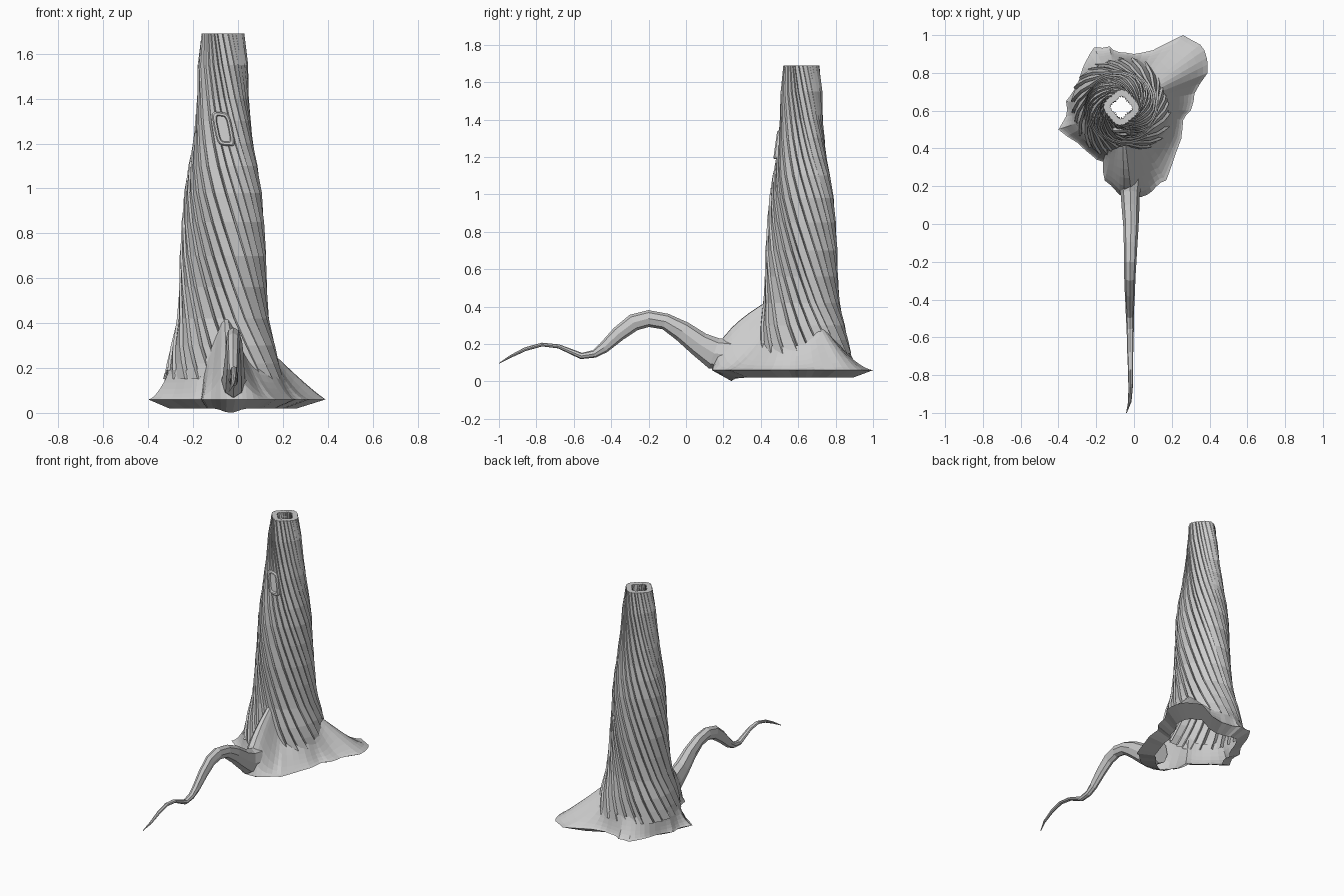
import bpy, bmesh, math, random
from mathutils import Vector

if "Cube" in bpy.data.objects:
    bpy.data.objects.remove(bpy.data.objects["Cube"])

random.seed(4)
CX, CY = -0.067, 0.617          # trunk axis
TWIST = -1.75                   # radians per unit of height


def lerp_table(table, v):
    for (a, p), (b, q) in zip(table, table[1:]):
        if v <= b:
            return p + (q - p) * max(0, (v - a) / (b - a))
    return table[-1][1]


def loft(name, rings, cap_start=False, cap_end=False):
    bm = bmesh.new()
    loops = [[bm.verts.new(p) for p in ring] for ring in rings]
    n = len(loops[0])
    for a, b in zip(loops, loops[1:]):
        for i in range(n):
            j = (i + 1) % n
            bm.faces.new((a[i], a[j], b[j], b[i]))
    if cap_start:
        bm.faces.new(loops[0][::-1])
    if cap_end:
        bm.faces.new(loops[-1])
    mesh = bpy.data.meshes.new(name)
    bm.to_mesh(mesh)
    bm.free()
    ob = bpy.data.objects.new(name, mesh)
    bpy.context.collection.objects.link(ob)
    return ob


# Twisted, fluted trunk with a thick rim and inner wall
RADII = [(0.1, 0.285), (0.17, 0.268), (0.3, 0.24), (0.42, 0.21), (0.56, 0.197),
         (0.75, 0.19), (0.98, 0.175), (1.1, 0.16), (1.2, 0.143), (1.4, 0.119),
         (1.55, 0.112), (1.69, 0.096)]
FLUTES = 26
flutes = []
edges = [(k + random.uniform(-0.25, 0.25)) / FLUTES for k in range(FLUTES)]
for k in range(FLUTES):
    a = edges[k]
    w = (edges[k + 1] if k < FLUTES - 1 else edges[0] + 1) - a
    flutes += [(a, 0.97), (a + 0.8 * w, 1.01), (a + 0.9 * w, random.uniform(0.90, 0.94))]


def trunk_ring(z, inset=0.0, flute=1.0):
    ring = []
    sq = 0.02 + 0.05 * max(0, (z - 1.0) / 0.69)
    for u, f in flutes:
        t = u * 2 * math.pi
        r = lerp_table(RADII, z) * (1 + (f - 1) * flute)
        r = r * (1 - sq + sq * math.cos(4 * t)) - inset
        ang = t + TWIST * (z - 1.69) - 0.09
        ring.append((CX + r * math.cos(ang), CY + r * math.sin(ang), z))
    return ring


heights = [0.15, 0.22, 0.3, 0.42, 0.56, 0.7, 0.85, 0.98, 1.1, 1.2, 1.3, 1.4, 1.55, 1.69]
rings = [trunk_ring(z) for z in heights]
rings += [trunk_ring(z, 0.036) for z in (1.69, 1.55, 1.4)]
loft("twisted_trunk", rings)

# Flared root skirt: outline seen from above, blended up into the trunk
OUTLINE = [(-.40, .50), (-.36, .57), (-.36, .65), (-.31, .72), (-.28, .80), (-.25, .87),
           (-.21, .935), (-.13, .94), (-.08, .91), (0, .90), (.1, .92), (.26, 1.0),
           (.35, .95), (.385, .88), (.39, .80), (.32, .69), (.30, .60), (.26, .55),
           (.25, .45), (.21, .34), (.17, .23), (.12, .20), (.07, .155), (0.02, .14),
           (-.05, .14), (-.10, .18), (-.155, .23), (-.165, .33), (-.22, .36), (-.3, .43)]
pts = []
for i, p in enumerate(OUTLINE):
    q = OUTLINE[(i + 1) % len(OUTLINE)]
    pts += [p, tuple((a + b) / 2 + random.uniform(-0.006, 0.006) for a, b in zip(p, q))]


def lobe(ang, centre, width):
    d = (ang - centre + math.pi) % (2 * math.pi) - math.pi
    return math.exp(-(d / width) ** 2)


STEPS = [0, 0.12, 0.28, 0.45, 0.62, 0.78, 0.9, 1]
skirt = [[] for _ in STEPS]
under = []
for x, y in pts:
    ang, R = math.atan2(y - CY, x - CX), math.hypot(x - CX, y - CY)
    front = lobe(ang, math.radians(-86), 0.32)
    right = lobe(ang, math.radians(28), 0.3)
    top = 0.19 + 0.23 * front + 0.09 * right
    power = 1.7 - 1.25 * front - 0.6 * right
    r0 = lerp_table(RADII, top) * 0.955
    for ring, f in zip(skirt, STEPS):
        r = r0 + (R - r0) * f
        z = 0.06 + (top - 0.06) * (1 - f) ** power
        ring.append((CX + r * math.cos(ang), CY + r * math.sin(ang), z))
    r = R * (0.72 + 0.06 * front)
    zb = 0.02 * (1 - lobe(ang, math.radians(-85), 0.12))
    under.append((CX + r * math.cos(ang), CY + r * math.sin(ang), zb))
loft("root_skirt", skirt + [under])

# Long wavy root: y, z, half width, half thickness, x
ROOT = [(.24, .14, .065, .085, -.02), (.15, .15, .05, .085, -.02), (.07, .20, .046, .066, -.018),
        (-.02, .268, .04, .056, -.016), (-.11, .32, .036, .044, -.018), (-.20, .336, .033, .045, -.02),
        (-.28, .315, .03, .046, -.022), (-.36, .255, .027, .04, -.022), (-.44, .18, .023, .03, -.022),
        (-.49, .147, .021, .021, -.022), (-.56, .136, .019, .017, -.02), (-.68, .187, .016, .011, -.02),
        (-.77, .197, .014, .01, -.018), (-.86, .172, .012, .01, -.018), (-.94, .132, .009, .007, -.022),
        (-1, .096, .002, .002, -.04)]
rings = []
for i, (y, z, w, h, x) in enumerate(ROOT):
    a, b = ROOT[max(i - 1, 0)], ROOT[min(i + 1, len(ROOT) - 1)]
    t = Vector((0, b[0] - a[0], b[1] - a[1])).normalized()
    up = Vector((0, t.z, -t.y))
    rings.append([Vector((x + w * math.cos(k * math.pi / 4), y, z)) + up * h * math.sin(k * math.pi / 4)
                  for k in range(8)])
loft("long_root", rings, True, True)


# Slanted knot-hole frame on the front, with a recessed panel
def frame_loop(scale, depth):
    loop = []
    for k in range(20):
        a = 2 * math.pi * k / 20
        c, s = math.cos(a), math.sin(a)
        u = math.copysign(abs(c) ** 0.45, c) * (0.042 - (1 - scale) * 0.06)
        v = math.copysign(abs(s) ** 0.45, s) * (0.076 - (1 - scale) * 0.06)
        z = 1.265 + v - 0.1 * u + 0.0
        loop.append((-0.065 + u - 0.2 * v, 0.492 + 0.14 * (z - 1.265) + depth, z))
    return loop


loft("window_frame", [frame_loop(1, 0.03), frame_loop(1, -0.008), frame_loop(0.9, -0.015),
                      frame_loop(0.75, -0.015), frame_loop(0.68, -0.003)], False, True)

# Outward-facing normals on every part
for ob in bpy.context.collection.objects:
    bm = bmesh.new()
    bm.from_mesh(ob.data)
    bmesh.ops.recalc_face_normals(bm, faces=bm.faces)
    bm.to_mesh(ob.data)
    bm.free()
